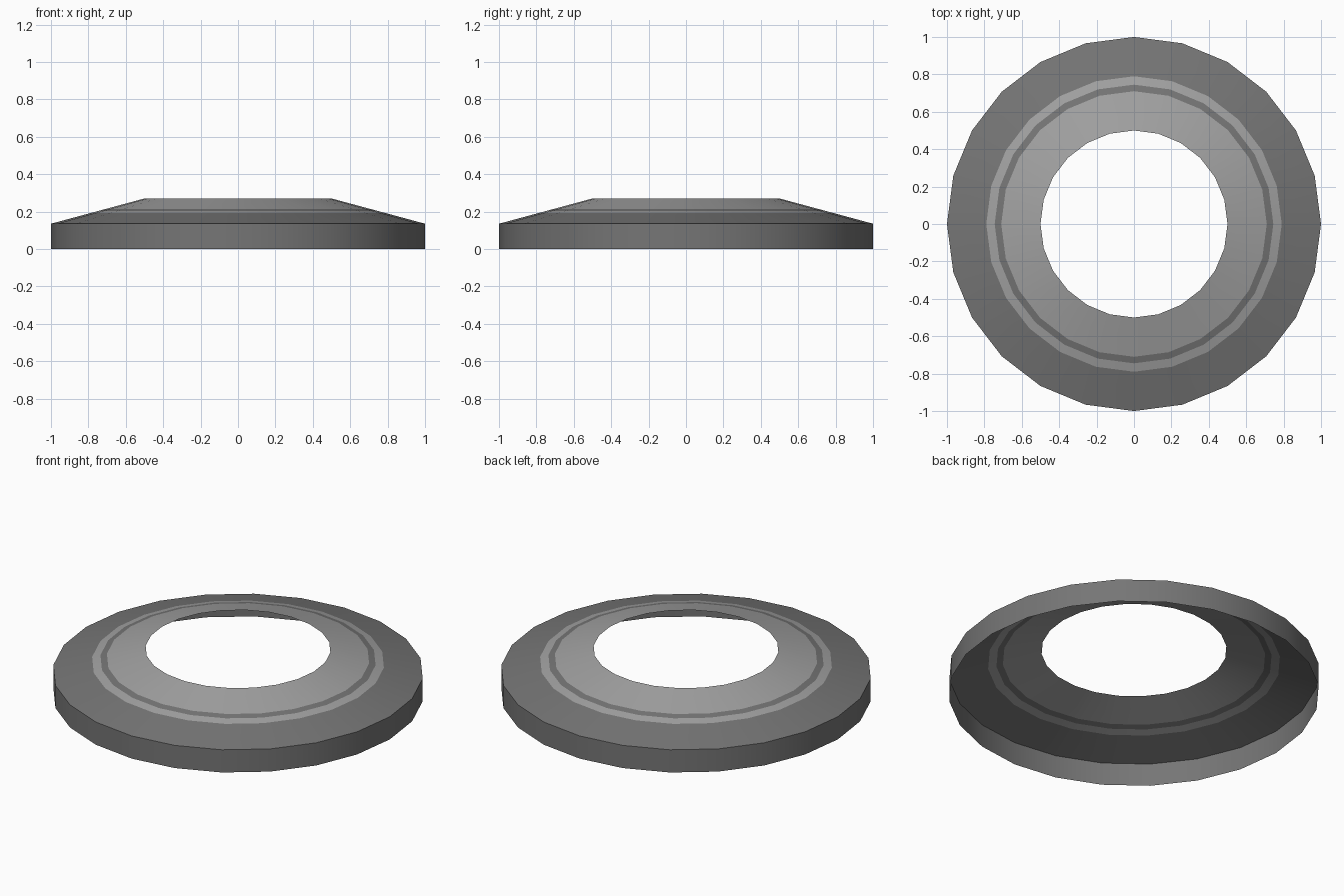
import bpy, bmesh, math

if "Cube" in bpy.data.objects:
    bpy.data.objects.remove(bpy.data.objects["Cube"])

SIDES = 24


def grey(name, v):
    m = bpy.data.materials.new(name)
    m.diffuse_color = (v, v, v, 1)
    m.use_nodes = True
    m.node_tree.nodes["Principled BSDF"].inputs["Base Color"].default_value = m.diffuse_color
    return m


dark = grey("dark grey", 0.18)
light = grey("light grey", 0.36)


def cone_z(r):
    # height of the sloping top at radius r
    return 0.135 + (1 - r) * 0.27


# profile from the bottom of the wall up to the hole, with a colour per band
profile = [(1.0, 0.0)] + [(r, cone_z(r)) for r in (1.0, 0.79, 0.745, 0.71, 0.5)]
band_colour = [0, 0, 1, 0, 1]

bm = bmesh.new()
rings = []
for r, z in profile:
    rings.append([bm.verts.new((r * math.cos(2 * math.pi * i / SIDES),
                                r * math.sin(2 * math.pi * i / SIDES), z))
                  for i in range(SIDES)])
for low, high, colour in zip(rings, rings[1:], band_colour):
    for i in range(SIDES):
        j = (i + 1) % SIDES
        f = bm.faces.new((low[i], low[j], high[j], high[i]))
        f.material_index = colour

# open ring: outer wall and striped sloping top
mesh = bpy.data.meshes.new("ring_cover")
bm.to_mesh(mesh)
bm.free()
mesh.materials.append(dark)
mesh.materials.append(light)
ring = bpy.data.objects.new("ring_cover", mesh)
bpy.context.collection.objects.link(ring)
bpy.context.view_layer.objects.active = ring
ring.select_set(True)
bpy.ops.object.shade_smooth_by_angle(angle=math.radians(30))
